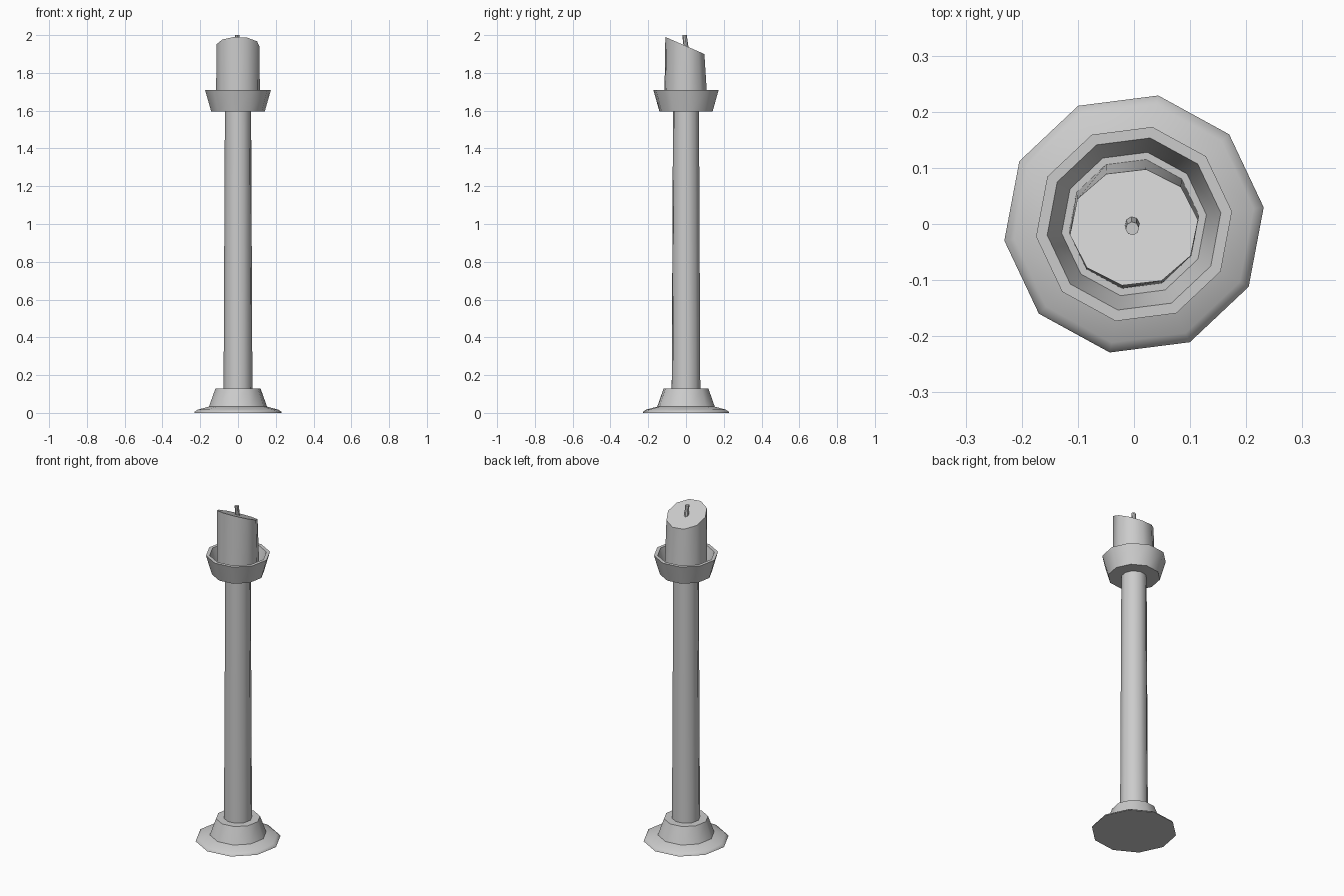
import bpy, math

if "Cube" in bpy.data.objects:
    bpy.data.objects.remove(bpy.data.objects["Cube"])

SIDES = 10
TURN = math.radians(7.3)


def lathe(name, profile, sides=SIDES, cap_start=False, cap_end=False, warp=None):
    """Revolve (radius, z) points; the profile runs so that faces point outwards."""
    verts, faces = [], []
    for i, (r, z) in enumerate(profile):
        for k in range(sides):
            a = TURN + 2 * math.pi * k / sides
            v = (r * math.cos(a), r * math.sin(a), z)
            verts.append(warp(i, *v) if warp else v)
    for i in range(len(profile) - 1):
        for k in range(sides):
            n = (k + 1) % sides
            a, b = i * sides, (i + 1) * sides
            faces.append((a + k, a + n, b + n, b + k))
    if cap_start:
        faces.append(tuple(reversed(range(sides))))
    if cap_end:
        last = (len(profile) - 1) * sides
        faces.append(tuple(range(last, last + sides)))
    mesh = bpy.data.meshes.new(name)
    mesh.from_pydata(verts, [], faces)
    mesh.update()
    obj = bpy.data.objects.new(name, mesh)
    bpy.context.collection.objects.link(obj)
    bpy.ops.object.select_all(action='DESELECT')
    obj.select_set(True)
    bpy.context.view_layer.objects.active = obj
    bpy.ops.object.shade_smooth_by_angle(angle=math.radians(40))
    return obj


# Stepped foot
lathe("base", [(0.233, 0), (0.231, 0.006), (0.215, 0.017), (0.155, 0.033),
               (0.121, 0.128), (0.077, 0.128)], cap_start=True)

# Tapered column
lathe("stem", [(0.077, 0.128), (0.07, 1.595)])

# Hollow drip cup
lathe("cup", [(0.07, 1.595), (0.143, 1.595), (0.176, 1.71),
              (0.156, 1.71), (0.13, 1.625)], cap_end=True)


# Candle with a slanted top
def slant(i, x, y, z):
    if i == 0:
        return (x, y, z)
    return (x, 0.915 * y - 0.006, z - 0.40 * y)


lathe("candle", [(0.117, 1.625), (0.115, 1.945)], cap_end=True, warp=slant)


# Leaning wick
def lean(i, x, y, z):
    return (x - 0.003, y + (0.001 if i == 0 else -0.008), z)


lathe("wick", [(0.013, 1.93), (0.012, 2.0)], sides=8, cap_end=True, warp=lean)
